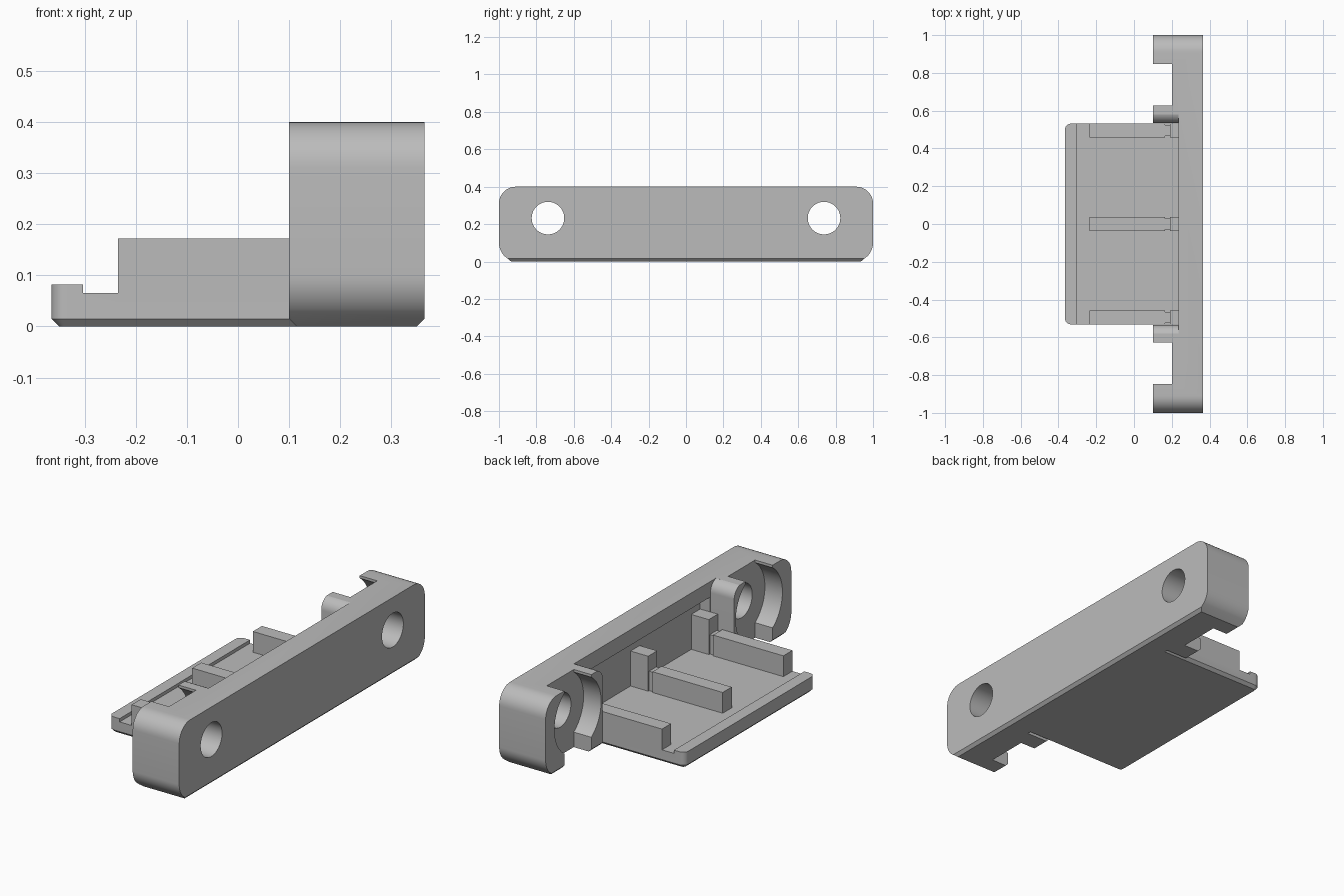
import bpy, bmesh
from math import sin, cos, pi, radians

cube = bpy.data.objects.get("Cube")
if cube:
    bpy.data.objects.remove(cube)

grey = bpy.data.materials.new("light grey plastic")
grey.use_nodes = True
colour = (0.5, 0.5, 0.5, 1)
grey.diffuse_color = colour
grey.node_tree.nodes["Principled BSDF"].inputs["Base Color"].default_value = colour


def make(name, bm):
    bmesh.ops.recalc_face_normals(bm, faces=bm.faces[:])
    me = bpy.data.meshes.new(name)
    bm.to_mesh(me)
    bm.free()
    me.materials.append(grey)
    ob = bpy.data.objects.new(name, me)
    bpy.context.collection.objects.link(ob)
    return ob


def prism(name, outline, x0, x1, rule=None, width=0.015):
    """Extrude a (y, z) outline along x, chamfering the edges that meet the rule."""
    bm = bmesh.new()
    face = bm.faces.new([bm.verts.new((x0, y, z)) for y, z in outline])
    ext = bmesh.ops.extrude_face_region(bm, geom=[face])
    for v in ext["geom"]:
        if isinstance(v, bmesh.types.BMVert):
            v.co.x = x1
    if rule:
        edges = [e for e in bm.edges if rule(*e.verts)]
        bmesh.ops.bevel(bm, geom=edges, offset=width, segments=1, affect='EDGES')
    return make(name, bm)


def rect(y0, y1, z0, z1):
    return [(y0, z0), (y1, z0), (y1, z1), (y0, z1)]


def arc(cy, cz, r, a0, a1, n=10):
    angles = [radians(a0 + (a1 - a0) * i / n) for i in range(n + 1)]
    return [(cy + r * cos(a), cz + r * sin(a)) for a in angles]


def circle(cy, cz, r, n=64):
    return arc(cy, cz, r, 0, 360 * (n - 1) / n, n - 1)


def mirrored(half):
    return half + [(-y, z) for y, z in reversed(half)]


def boolean(target, tool, operation):
    mod = target.modifiers.new("bool", 'BOOLEAN')
    mod.operation = operation
    mod.solver = 'EXACT'
    mod.object = tool
    bpy.context.view_layer.objects.active = target
    bpy.ops.object.modifier_apply(modifier=mod.name)
    bpy.data.objects.remove(tool)


def cut(target, outline, x0, x1):
    boolean(target, prism("cutter", outline, x0, x1), 'DIFFERENCE')


def flat_bottom(a, b):
    return a.co.z < 1e-4 and b.co.z < 1e-4 and abs(a.co.x - b.co.x) < 1e-4


# Mounting wall: rounded above, rounded into a 45 degree slope below
end = [(0.935, 0)] + arc(0.9, 0.1, 0.1, -45, 0) + arc(0.91, 0.31, 0.09, 0, 90)
wall = prism("mounting_wall", mirrored(end), 0.10, 0.365, flat_bottom)

# Central opening whose upper corners round over, and a deeper recess under the rim
opening = [(0.535, -0.1)] + arc(0.595, 0.342, 0.06, 180, 105) + [(0.58, 0.5)]
cut(wall, mirrored(opening), 0.0, 0.235)
cut(wall, rect(-0.53, 0.53, 0.03, 0.32), 0.2, 0.29)

# Screw holes, each with a round seat and a slot open above and below
for side in (-1, 1):
    cy, cz = side * 0.738, 0.232
    cut(wall, circle(cy, cz, 0.19), 0.0, 0.20)
    cut(wall, rect(cy - 0.11, cy + 0.11, -0.1, 0.5), 0.0, 0.20)
    cut(wall, circle(cy, cz, 0.087), 0.1, 0.5)

# Tray with rounded outer corners, chamfered underside and raised front lip
bm = bmesh.new()
bmesh.ops.create_cube(bm, size=1)
for v in bm.verts:
    v.co.x = -0.365 if v.co.x < 0 else 0.32
    v.co.y *= 1.062
    v.co.z = 0 if v.co.z < 0 else 0.082
corners = [e for e in bm.edges if all(v.co.x < 0 for v in e.verts)
           and e.verts[0].co.y * e.verts[1].co.y > 0]
bmesh.ops.bevel(bm, geom=corners, offset=0.03, segments=8, affect='EDGES', profile=0.5)
under = [e for e in bm.edges if all(v.co.z < 1e-4 for v in e.verts)
         and not all(v.co.x > 0.3 for v in e.verts)]
bmesh.ops.bevel(bm, geom=under, offset=0.015, segments=1, affect='EDGES')
tray = make("tray", bm)
cut(tray, rect(-0.7, 0.7, 0.065, 0.2), -0.303, 0.5)

# Three support ribs, each with a narrow neck and a taller stop at the wall
for i, y in enumerate((-0.494, 0, 0.494)):
    h = 0.037
    for x0, x1, inset, top in ((-0.235, 0.165, 0, 0.172),
                               (0.16, 0.195, 0.008, 0.165),
                               (0.19, 0.295, 0, 0.245)):
        part = prism("rib", rect(y - h + inset, y + h - inset, 0.05, top), x0, x1)
        boolean(tray, part, 'UNION')

boolean(wall, tray, 'UNION')
wall.name = "tray_bracket"

bpy.ops.object.select_all(action='DESELECT')
wall.select_set(True)
bpy.context.view_layer.objects.active = wall
bpy.ops.object.shade_smooth_by_angle(angle=radians(25))
